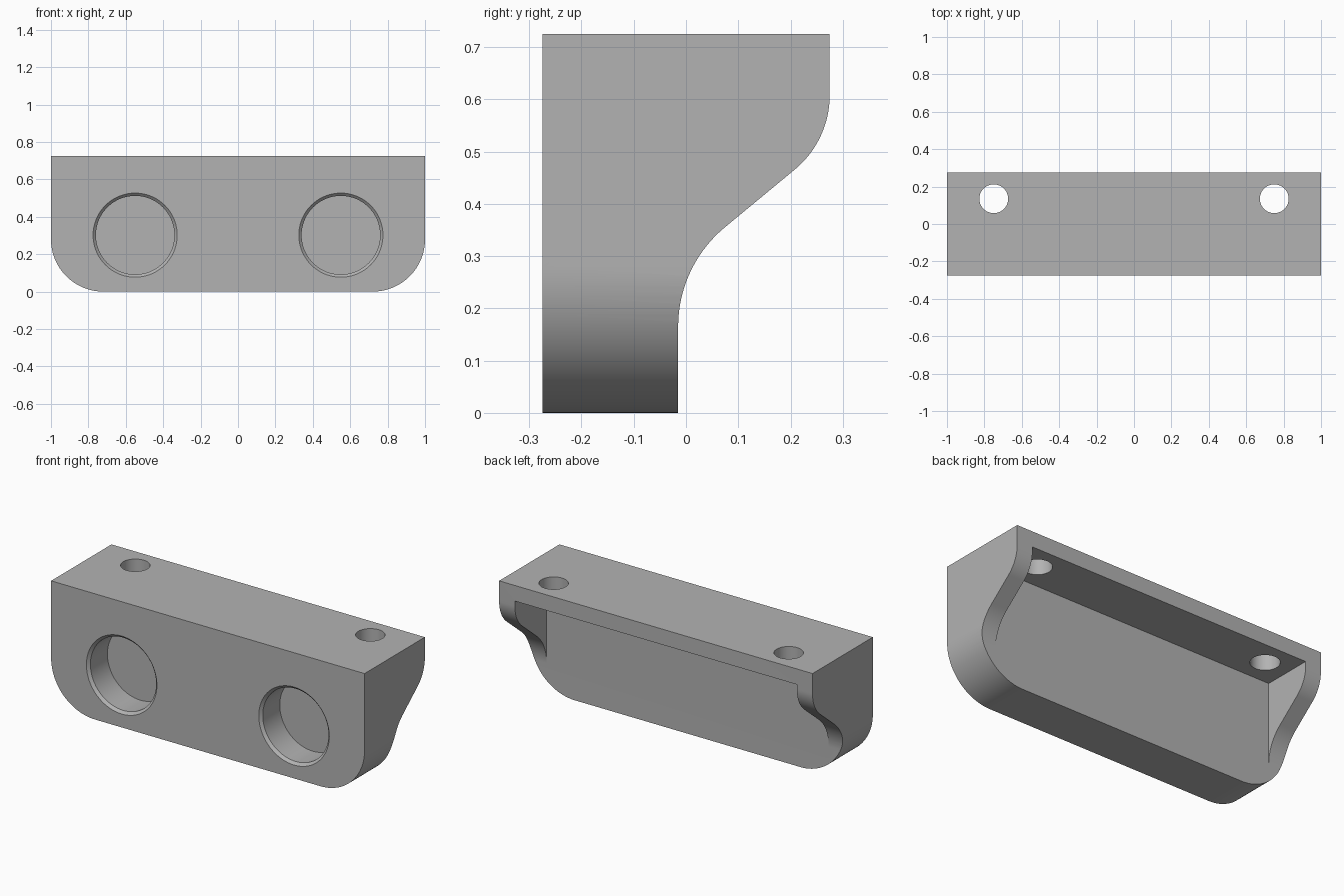
import bpy, bmesh
from math import pi, sin, cos, radians
from mathutils import Vector

cube = bpy.data.objects.get("Cube")
if cube:
    bpy.data.objects.remove(cube, do_unlink=True)

# Main dimensions
FRONT, BACK, PLATE_BACK, TOP = -0.275, 0.275, -0.015, 0.725
WALL, FLANGE = 0.1, 0.09

grey = bpy.data.materials.new("plain grey")
grey.use_nodes = True
grey.diffuse_color = (0.45, 0.45, 0.45, 1)
grey.node_tree.nodes["Principled BSDF"].inputs["Base Color"].default_value = (0.45, 0.45, 0.45, 1)


def make(name, bm):
    bmesh.ops.recalc_face_normals(bm, faces=bm.faces)
    mesh = bpy.data.meshes.new(name)
    bm.to_mesh(mesh)
    bm.free()
    mesh.materials.append(grey)
    obj = bpy.data.objects.new(name, mesh)
    bpy.context.collection.objects.link(obj)
    return obj


def prism(name, points, direction):
    bm = bmesh.new()
    face = bm.faces.new([bm.verts.new(p) for p in points])
    new = bmesh.ops.extrude_face_region(bm, geom=[face])["geom"]
    verts = [v for v in new if isinstance(v, bmesh.types.BMVert)]
    bmesh.ops.translate(bm, verts=verts, vec=Vector(direction))
    return make(name, bm)


def lathe(name, profile, centre, axis, sides=72):
    """Closed solid of (radius, distance) rings along y or z."""
    bm = bmesh.new()
    rings = []
    for r, d in profile:
        ring = []
        for i in range(sides):
            a = 2 * pi * i / sides
            u, v = r * cos(a), r * sin(a)
            offset = (u, d, v) if axis == "y" else (u, v, d)
            ring.append(bm.verts.new(Vector(centre) + Vector(offset)))
        rings.append(ring)
    for a, b in zip(rings, rings[1:]):
        for i in range(sides):
            j = (i + 1) % sides
            bm.faces.new((a[i], a[j], b[j], b[i]))
    bm.faces.new(rings[0])
    bm.faces.new(rings[-1])
    return make(name, bm)


def arc(cx, cz, r, start, end, steps=20):
    angles = [radians(start + (end - start) * i / steps) for i in range(steps + 1)]
    return [(cx + r * cos(a), cz + r * sin(a)) for a in angles]


def combine(obj, other, operation):
    mod = obj.modifiers.new(other.name, "BOOLEAN")
    mod.operation, mod.object, mod.solver = operation, other, "EXACT"
    bpy.context.view_layer.objects.active = obj
    bpy.ops.object.modifier_apply(modifier=mod.name)
    bpy.data.objects.remove(other, do_unlink=True)


# Body: side profile with an S-curved back, run across the width
side = [(FRONT, 0), (FRONT, TOP), (BACK, TOP)]
side += arc(BACK - 0.185, 0.608, 0.185, 0, -51.3)
side += arc(PLATE_BACK + 0.247, 0.165, 0.247, 128.7, 180)
side += [(PLATE_BACK, 0)]
bracket = prism("bracket", [(-1, y, z) for y, z in side], (2, 0, 0))

# Rounded lower corners
R = 0.28
front = [(-1.1, TOP + 0.1), (-1.1, R), (-1, R)]
front = [(-1.0, R)] + arc(-1 + R, R, R, 180, 270, 24)[1:]
front += arc(1 - R, R, R, 270, 360, 24) + [(1.0, TOP), (-1.0, TOP)]
outline = prism("front_outline", [(x, -0.4, z) for x, z in front], (0, 0.8, 0))
combine(bracket, outline, "INTERSECT")

# Open recess behind the plate, between the end walls and under the flange
inner = 1 - WALL
corners = [(-inner, 0.165), (inner, 0.165), (inner, TOP - FLANGE), (-inner, TOP - FLANGE)]
recess = prism("back_recess", [(x, PLATE_BACK, z) for x, z in corners], (0, 0.5, 0))
combine(bracket, recess, "DIFFERENCE")

# Chamfered blind pockets in the front and screw holes in the flange
for s in (-1, 1):
    pocket = lathe("round_pocket", [(0.24, -0.015), (0.21, 0.015), (0.21, 0.17)],
                   (s * 0.55, FRONT, 0.302), "y")
    combine(bracket, pocket, "DIFFERENCE")
    hole = lathe("screw_hole", [(0.077, -0.2), (0.077, 0.1)], (s * 0.75, 0.135, TOP), "z", 48)
    combine(bracket, hole, "DIFFERENCE")

bpy.ops.object.select_all(action="DESELECT")
bracket.select_set(True)
bpy.context.view_layer.objects.active = bracket
bpy.ops.object.shade_smooth_by_angle(angle=radians(25))
